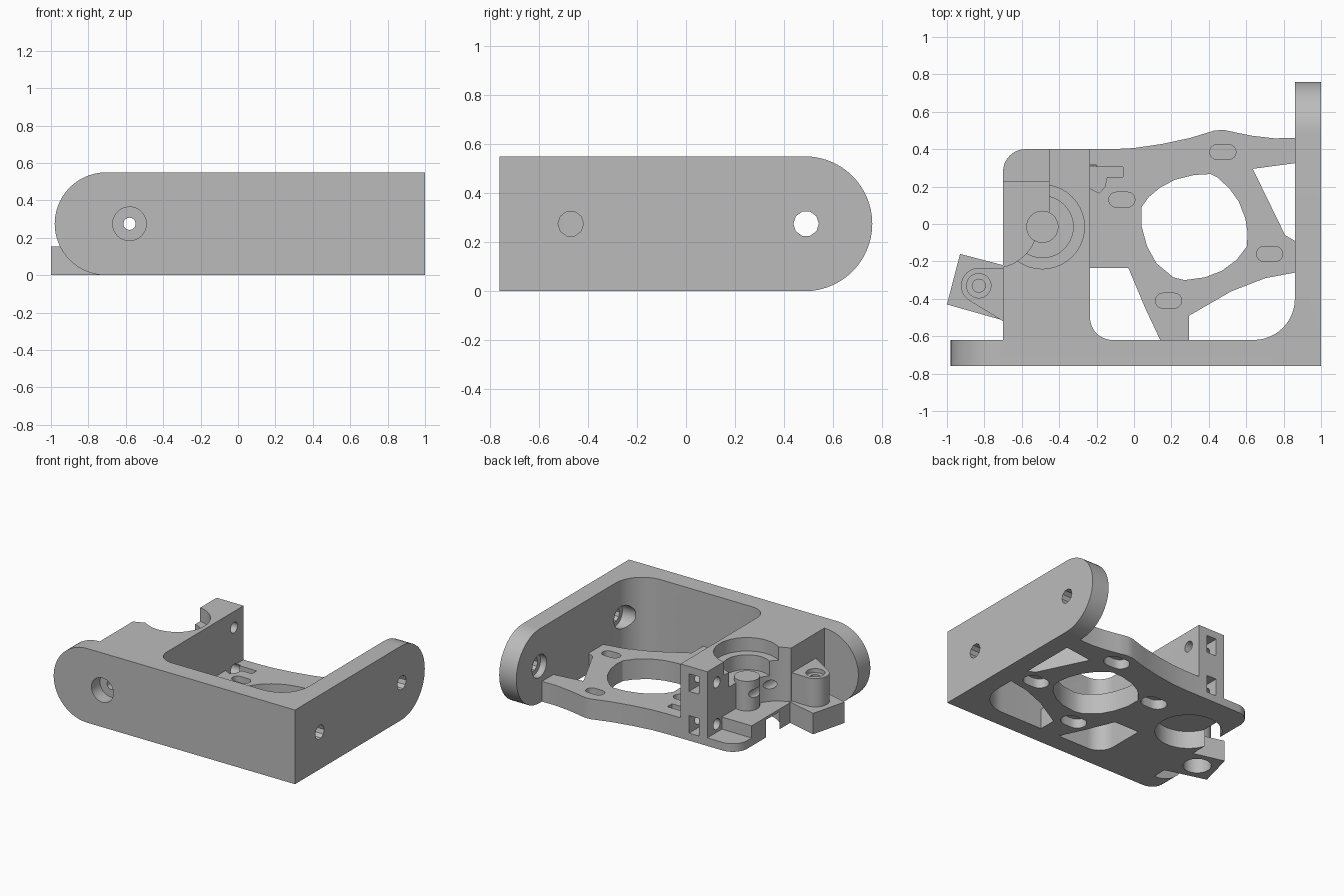
import bpy, bmesh, math
from mathutils import Vector

old = bpy.data.objects.get("Cube")
if old:
    bpy.data.objects.remove(old)

grey = bpy.data.materials.new("plain_grey")
grey.use_nodes = True
grey.diffuse_color = (0.5, 0.5, 0.5, 1)
grey.node_tree.nodes["Principled BSDF"].inputs["Base Color"].default_value = (0.5, 0.5, 0.5, 1)


def arc(cx, cy, r, a0, a1, n=12):
    return [(cx + r * math.cos(math.radians(a0 + (a1 - a0) * i / n)),
             cy + r * math.sin(math.radians(a0 + (a1 - a0) * i / n))) for i in range(n + 1)]


def circle(cx, cy, r, n=40):
    return arc(cx, cy, r, 0, 360, n)[:-1]


def rect(x0, x1, y0, y1):
    return [(x0, y0), (x1, y0), (x1, y1), (x0, y1)]


def slot(cx, cy, w, h):
    r, d = h / 2, (w - h) / 2
    return arc(cx + d, cy, r, -90, 90) + arc(cx - d, cy, r, 90, 270)


# A flat outline pushed along one axis
def prism(name, pts, lo, hi, axis="z"):
    place = {"z": lambda a, b, c: (a, b, c),
             "y": lambda a, b, c: (a, c, b),
             "x": lambda a, b, c: (c, a, b)}[axis]
    bm = bmesh.new()
    face = bm.faces.new([bm.verts.new(place(a, b, lo)) for a, b in pts])
    new = bmesh.ops.extrude_face_region(bm, geom=[face])["geom"]
    step = Vector(place(0, 0, hi - lo))
    bmesh.ops.translate(bm, vec=step, verts=[v for v in new if isinstance(v, bmesh.types.BMVert)])
    bmesh.ops.recalc_face_normals(bm, faces=bm.faces)
    mesh = bpy.data.meshes.new(name)
    bm.to_mesh(mesh)
    bm.free()
    mesh.materials.append(grey)
    ob = bpy.data.objects.new(name, mesh)
    bpy.context.collection.objects.link(ob)
    return ob


def combine(target, tool, how):
    mod = target.modifiers.new(how, "BOOLEAN")
    mod.operation, mod.solver, mod.object = how, "EXACT", tool
    bpy.context.view_layer.objects.active = target
    bpy.ops.object.modifier_apply(modifier=mod.name)
    bpy.data.objects.remove(tool)


TOP, MID, BASE = 0.55, 0.275, 0.15
PX, PY = -0.49, -0.015      # pivot post
BX, BY = -0.83, -0.33       # screw boss

# Front wall with its rounded end
bracket = prism("bracket", arc(-0.705, MID, MID, 90, 270, 28) + [(1, 0), (1, TOP)], -0.76, -0.62, "y")


def add(pts, lo, hi, axis="z"):
    combine(bracket, prism("part", pts, lo, hi, axis), "UNION")


def cut(pts, lo, hi, axis="z"):
    tool = prism("cutter", pts, lo, hi, axis)
    tool.hide_render = True
    combine(bracket, tool, "DIFFERENCE")


# Side wall with its rounded end
add([(-0.76, 0), *arc(0.485, MID, MID, -90, 90, 28), (-0.76, TOP)], 0.86, 1, "x")

# Tall block and the inner fillets of the frame
add([(-0.7, -0.7), (0.93, -0.7), (0.93, -0.4), *arc(0.64, -0.4, 0.22, 0, -90),
     *arc(-0.115, -0.5, 0.12, 270, 180), (-0.235, 0.4), (-0.7, 0.4)], 0, TOP)

# Base plate with its wavy back edge
add([(-0.6, -0.7), (0.93, -0.7), (0.93, 0.46), (0.86, 0.46), (0.75, 0.458), (0.63, 0.472),
     (0.55, 0.488), (0.48, 0.503), (0.43, 0.5), (0.3, 0.46), (0.15, 0.428), (0, 0.406),
     (-0.12, 0.4), (-0.6, 0.4)], 0, BASE)

# Rounded outer corner of the block
cut([(-0.8, 0.5), (-0.8, 0.28), *arc(-0.58, 0.28, 0.12, 180, 90), (-0.58, 0.5)], -0.1, 0.7)

# Open corner above the post, low foot and bearing seats
cut(rect(-0.8, -0.455, -0.015, 0.5), BASE, 0.7)
cut(circle(-0.75, 0, 0.235), BASE, 0.7)
cut(rect(-0.8, -0.455, 0.23, 0.5), 0.06, 0.3)
cut(circle(PX, PY, 0.225), 0.45, 0.7)
cut(circle(PX, PY, 0.165), 0.34, 0.6)
add(circle(PX, PY, 0.086), 0.14, 0.37)
cut(circle(PX, PY, 0.225), -0.1, 0.13)

# Tilted foot and screw boss
add([(-0.93, -0.16), (-1, -0.43), (-0.7, -0.515), (-0.62, -0.515), (-0.62, -0.24), (-0.7, -0.22)], 0, 0.155)
add([(-0.65, -0.24), *arc(BX, BY, 0.095, 80, 230), (-0.7, -0.52), (-0.65, -0.52)], 0.13, 0.365)
cut(circle(BX, BY, 0.095), -0.1, 0.12)
cut(circle(BX, BY, 0.065), 0.335, 0.5)
cut(circle(BX, BY, 0.035, 20), 0.13, 0.5)

# Large round opening in the base
cut([(0.04, 0.09), (0.08, 0.145), (0.14, 0.195), (0.22, 0.237), (0.32, 0.262), (0.41, 0.267),
     (0.445, 0.25), (0.51, 0.19), (0.56, 0.12), (0.595, 0.03), (0.608, -0.05), (0.603, -0.12),
     (0.55, -0.19), (0.47, -0.25), (0.38, -0.285), (0.27, -0.3), (0.21, -0.285), (0.12, -0.21),
     (0.07, -0.12), (0.04, -0.01)], -0.1, 0.3)

# Corner windows in the base
cut([(0.635, 0.295), (0.86, 0.325), (0.86, -0.09), (0.808, -0.06)], -0.1, 0.3)
cut([(-0.235, -0.235), (-0.03, -0.235), (0.06, -0.45), (0.14, -0.62),
     *arc(-0.115, -0.5, 0.12, 270, 180)], -0.1, 0.3)
cut([(0.295, -0.62), (0.295, -0.49), (0.52, -0.36), (0.7, -0.29), (0.86, -0.26),
     *arc(0.64, -0.4, 0.22, 0, -90)], -0.1, 0.3)

# Mounting slots, blind from both sides
for x, y in [(0.475, 0.385), (-0.065, 0.13), (0.725, -0.16), (0.185, -0.41)]:
    cut(slot(x, y, 0.14, 0.08), 0.08, 0.3)
    cut(slot(x, y, 0.19, 0.13), -0.1, 0.07)

# Recess in the base beside the block
cut([(-0.235, 0.305), (-0.06, 0.305), (-0.06, 0.25), (-0.145, 0.25), (-0.155, 0.2),
     (-0.185, 0.165), (-0.235, 0.19)], 0.08, 0.3)

# Clamp bolts through the block and their nut pockets
for z in (0.43, 0.12):
    cut(circle(0.29, z, 0.04, 16), -0.6, -0.2, "x")
    cut(rect(-0.385, -0.305, z - 0.065, z + 0.065), 0.22, 0.5, "y")

# Pivot holes in the side wall, wider on the inside
for y in (-0.47, 0.49):
    cut(circle(y, MID, 0.052, 10), 0.8, 1.1, "x")
    cut(circle(y, MID, 0.085, 24), 0.8, 0.91, "x")

# Pivot hole in the front wall, wider on the outside
cut(circle(-0.58, MID, 0.033, 12), -0.9, 0.2, "y")
cut(circle(-0.58, MID, 0.09, 32), -0.9, -0.66, "y")

bpy.ops.object.select_all(action="DESELECT")
bracket.select_set(True)
bpy.context.view_layer.objects.active = bracket
bpy.ops.object.shade_smooth_by_angle(angle=math.radians(30))
